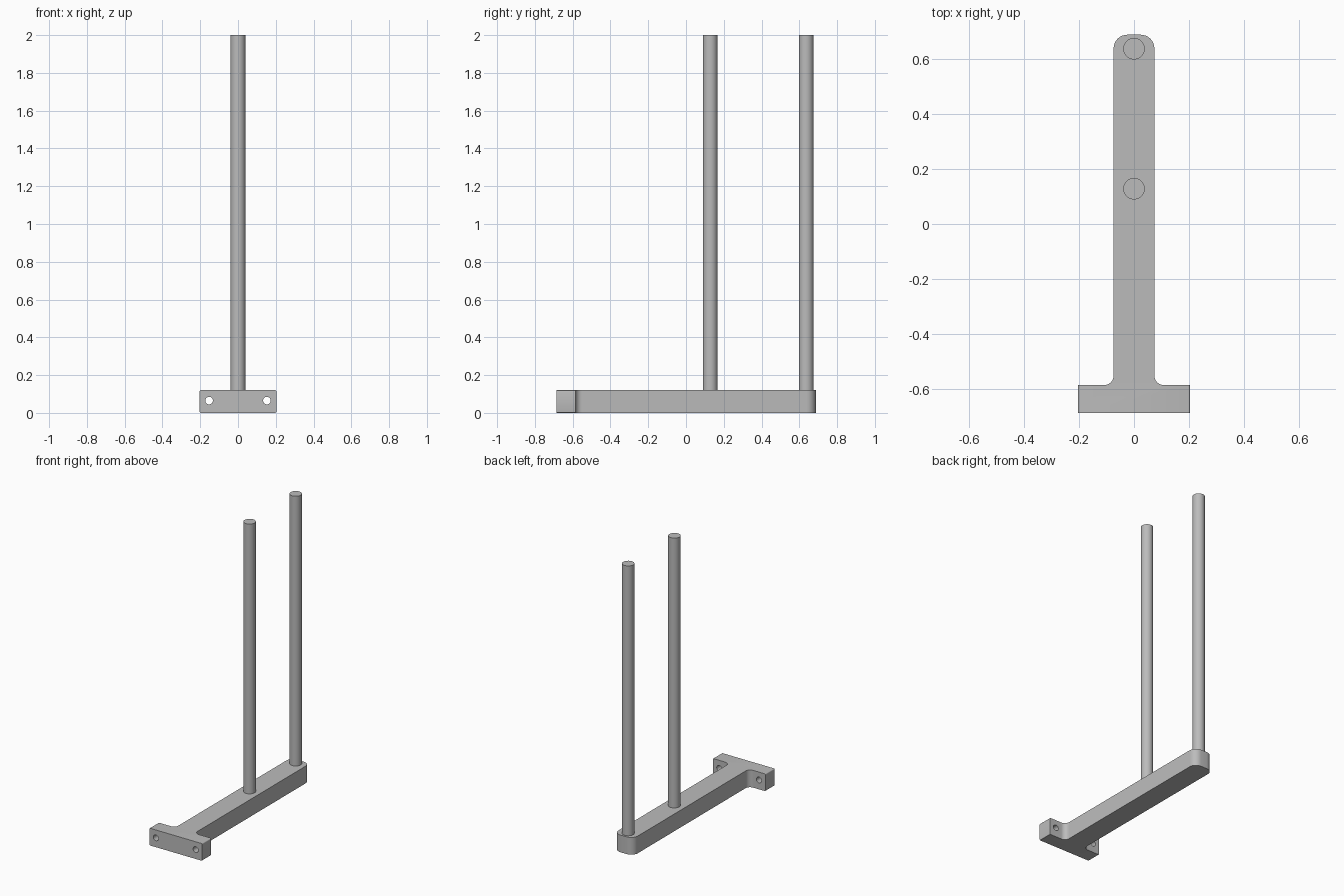
import bpy, bmesh
from math import pi, sin, cos, radians

cube = bpy.data.objects.get("Cube")
if cube:
    bpy.data.objects.remove(cube, do_unlink=True)

grey = bpy.data.materials.new("plain grey")
grey.use_nodes = True
colour = (0.5, 0.5, 0.5, 1)
grey.diffuse_color = colour
grey.node_tree.nodes["Principled BSDF"].inputs["Base Color"].default_value = colour

HEIGHT = 0.12
FRONT, FLANGE_BACK, END = -0.685, -0.585, 0.687
FLANGE_X, BAR_X = 0.203, 0.074


def activate(obj):
    bpy.ops.object.select_all(action='DESELECT')
    obj.select_set(True)
    bpy.context.view_layer.objects.active = obj


def smooth(obj):
    activate(obj)
    bpy.ops.object.shade_smooth_by_angle(angle=radians(30))


def cylinder(name, radius, length, location, rotation=(0, 0, 0)):
    bpy.ops.mesh.primitive_cylinder_add(vertices=48, radius=radius, depth=length,
                                        location=location, rotation=rotation)
    obj = bpy.context.object
    obj.name = name
    obj.data.materials.append(grey)
    return obj


def arc(cx, cy, r, start, stop, steps=8):
    angles = [radians(start + (stop - start) * i / steps) for i in range(steps + 1)]
    return [(cx + r * cos(a), cy + r * sin(a)) for a in angles]


# Base: half outline of the T shape, mirrored and extruded
fillet, corner = 0.035, 0.05
half = [(FLANGE_X, FRONT), (FLANGE_X, FLANGE_BACK)]
half += arc(BAR_X + fillet, FLANGE_BACK + fillet, fillet, 270, 180)
half += arc(BAR_X - corner, END - corner, corner, 0, 90)
outline = half + [(-x, y) for x, y in reversed(half)]

bm = bmesh.new()
face = bm.faces.new([bm.verts.new((x, y, 0)) for x, y in outline])
top = bmesh.ops.extrude_face_region(bm, geom=[face])["geom"]
bmesh.ops.translate(bm, verts=[v for v in top if isinstance(v, bmesh.types.BMVert)],
                    vec=(0, 0, HEIGHT))
bmesh.ops.recalc_face_normals(bm, faces=bm.faces)

# Slightly softened outer ends of the flange
ends = [e for e in bm.edges if all(abs(v.co.x) > FLANGE_X - 0.001 for v in e.verts)
        and abs(e.verts[0].co.y - e.verts[1].co.y) > 0.01]
bmesh.ops.bevel(bm, geom=ends, offset=0.006, segments=3, profile=0.5, affect='EDGES')

mesh = bpy.data.meshes.new("base")
bm.to_mesh(mesh)
bm.free()
mesh.materials.append(grey)
base = bpy.data.objects.new("base", mesh)
bpy.context.collection.objects.link(base)

# Screw holes through the flange
for side in (-1, 1):
    cutter = cylinder("hole_cutter", 0.02, 0.3,
                      (side * 0.153, (FRONT + FLANGE_BACK) / 2, 0.065), (pi / 2, 0, 0))
    cutter.hide_render = True
    hole = base.modifiers.new("hole", 'BOOLEAN')
    hole.operation = 'DIFFERENCE'
    hole.solver = 'EXACT'
    hole.object = cutter
    activate(base)
    bpy.ops.object.modifier_apply(modifier=hole.name)
    bpy.data.objects.remove(cutter, do_unlink=True)
smooth(base)

# Upright rods standing on the bar
for name, y in (("middle_rod", 0.128), ("end_rod", 0.636)):
    rod = cylinder(name, 0.039, 2 - HEIGHT, (0, y, (2 + HEIGHT) / 2))
    smooth(rod)
